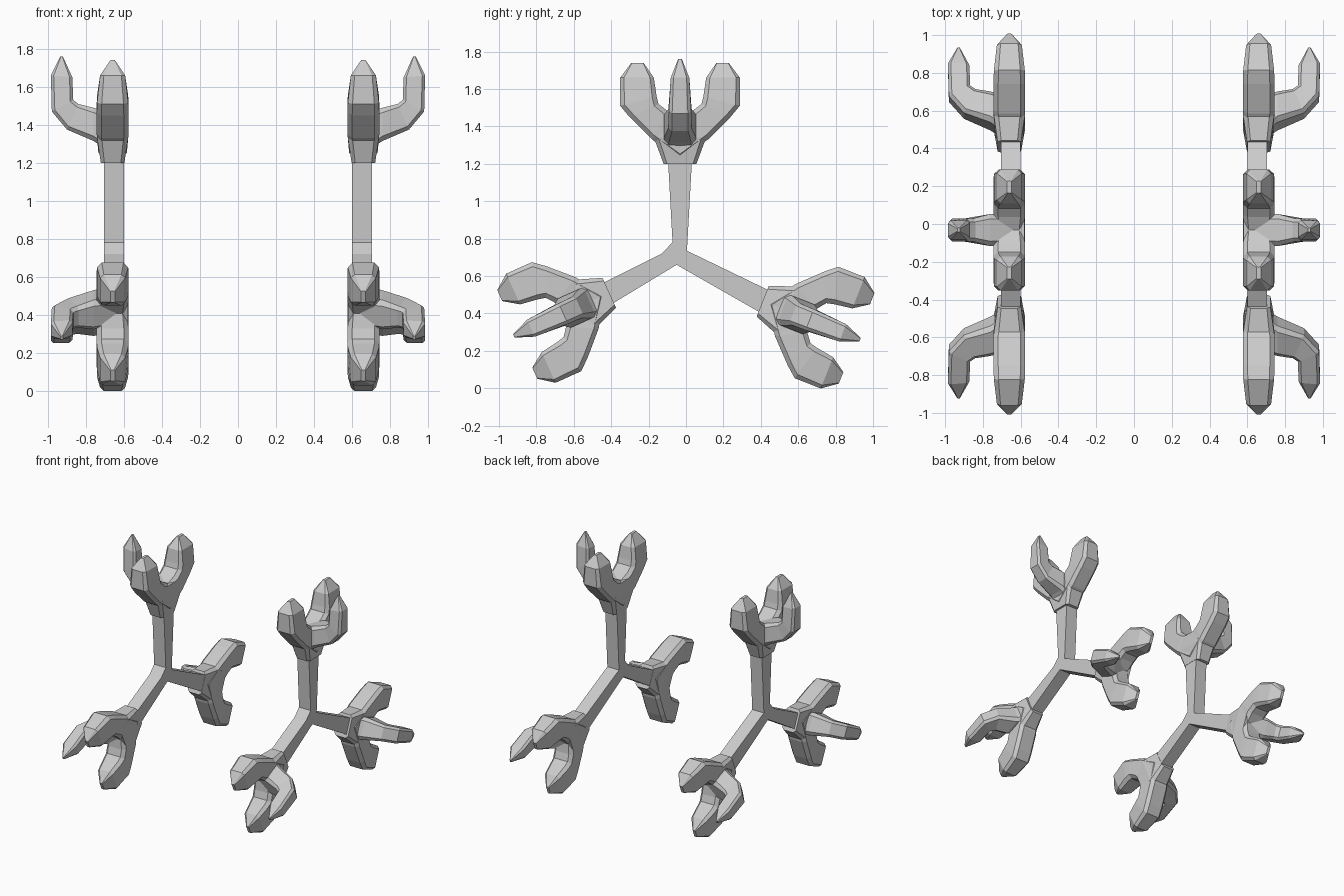
import bpy, bmesh
from math import cos, sin, radians
from mathutils import Vector

if "Cube" in bpy.data.objects:
    bpy.data.objects.remove(bpy.data.objects["Cube"])

XC = 0.66  # x of the foot axis


def finish(bm, name):
    bmesh.ops.recalc_face_normals(bm, faces=bm.faces)
    me = bpy.data.meshes.new(name)
    bm.to_mesh(me)
    bm.free()
    ob = bpy.data.objects.new(name, me)
    bpy.context.collection.objects.link(ob)
    ob.modifiers.new("Mirror", 'MIRROR').use_mirror_merge = False
    return ob


def loft(name, sections, place, cut=0.3):
    """Loft chamfered sections: outer point, inner point, half depth."""
    bm = bmesh.new()
    rings = []
    for ol, ov, il, iv, d in sections:
        o, i = Vector((ol, ov)), Vector((il, iv))
        c = min(cut * d, 0.35 * (o - i).length)
        t = c / (o - i).length
        ring = []
        for f, w in ((0, d - c), (t, d), (1 - t, d), (1, d - c),
                     (1, c - d), (1 - t, -d), (t, -d), (0, c - d)):
            p = o.lerp(i, f)
            ring.append(bm.verts.new(place(p.x, p.y, w)))
        rings.append(ring)
    for a, b in zip(rings, rings[1:]):
        for k in range(8):
            n = (k + 1) % 8
            bm.faces.new((a[k], a[n], b[n], b[k]))
    bm.faces.new(rings[0])
    bm.faces.new(rings[-1])
    return finish(bm, name)


# three-armed spider: flat profile extruded along x
profile = [(-.096, 1.22), (.032, 1.22), (.005, .735), (.45, .52), (.405, .40),
           (-.05, .66), (-.40, .448), (-.45, .56), (-.13, .72), (-.072, .78)]
bm = bmesh.new()
face = bm.faces.new([bm.verts.new((.60, y, z)) for y, z in profile])
ext = bmesh.ops.extrude_face_region(bm, geom=[face])
bmesh.ops.translate(bm, vec=(.105, 0, 0),
                    verts=[v for v in ext["geom"] if isinstance(v, bmesh.types.BMVert)])
finish(bm, "spider_arms")

# section tables: outer lateral, outer height, inner lateral, inner height, half depth
BODY = [(.088, 0, -.088, 0, .062), (.14, .14, -.14, .14, .083), (.11, .25, -.11, .25, .08)]
SIDE = [(0, .03, 0, .25, .075), (.15, .13, .07, .285, .084), (.27, .25, .115, .32, .084),
        (.32, .31, .125, .36, .082), (.32, .46, .14, .46, .066), (.26, .54, .195, .54, .012)]
MID = [(-.02, .03, -.02, .25, .08), (.10, .115, .10, .29, .085), (.24, .175, .18, .31, .062),
       (.32, .27, .207, .33, .06), (.325, .46, .212, .45, .05), (.275, .56, .262, .56, .01)]

# clawed feet: base y, base z, pointing angle
for label, by, bz, ang in (("top", -.032, 1.2, 90), ("rear", .41, .465, -21.5),
                           ("front", -.41, .51, 204.3)):
    a = radians(ang)
    v = Vector((0, cos(a), sin(a)))
    u = Vector((0, -sin(a), cos(a)))
    base = Vector((XC, by, bz))
    X = Vector((1, 0, 0))
    loft(label + "_foot_body", BODY, lambda l, h, w: base + u * l + v * h + X * w)
    for s, side in ((1, "left"), (-1, "right")):
        loft(f"{label}_{side}_claw", SIDE, lambda l, h, w: base + u * l * s + v * h + X * w)
    loft(label + "_outer_claw", MID, lambda l, h, w: base + X * l + v * h + u * w)
